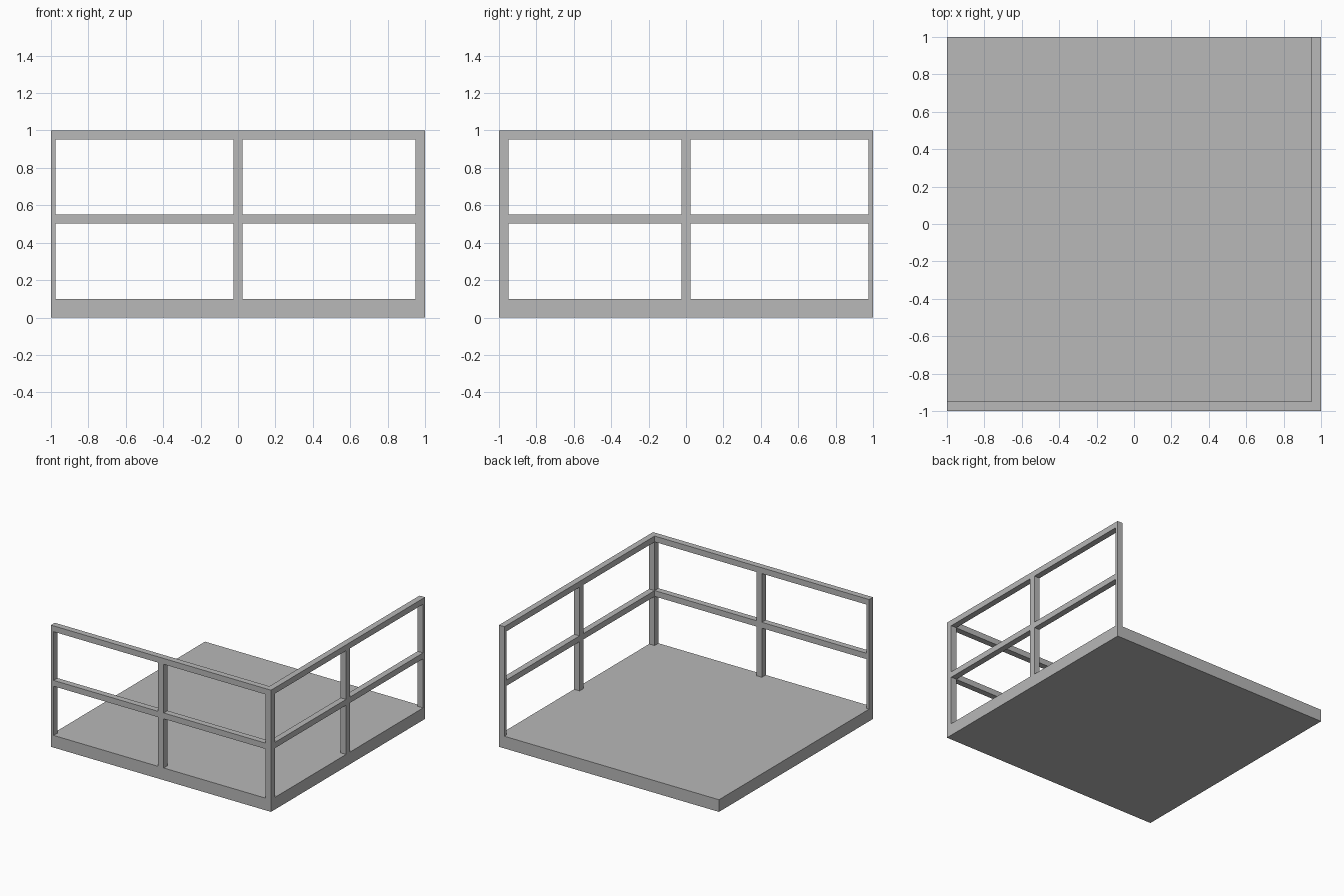
import bpy
import bmesh
from mathutils import Vector

cube = bpy.data.objects.get("Cube")
if cube:
    bpy.data.objects.remove(cube, do_unlink=True)

GREY = (0.48, 0.48, 0.48, 1)
grey = bpy.data.materials.new("plain grey")
grey.use_nodes = True
grey.diffuse_color = GREY
grey.node_tree.nodes["Principled BSDF"].inputs["Base Color"].default_value = GREY


def box(name, low, high):
    """Flat-shaded box between two opposite corners."""
    low, high = Vector(low), Vector(high)
    bm = bmesh.new()
    bmesh.ops.create_cube(bm, size=1)
    bmesh.ops.scale(bm, vec=high - low, verts=bm.verts)
    bmesh.ops.translate(bm, vec=(low + high) / 2, verts=bm.verts)
    mesh = bpy.data.meshes.new(name)
    bm.to_mesh(mesh)
    bm.free()
    mesh.materials.append(grey)
    obj = bpy.data.objects.new(name, mesh)
    bpy.context.collection.objects.link(obj)


DECK = 0.1        # top of the deck
BAR = 0.05        # thickness of posts and rails
HALF = BAR / 2
INNER = 1 - BAR   # inner face of the railing

# Deck slab and the corner post shared by both railings
box("deck", (-1, -1, 0), (1, 1, DECK))
box("corner_post", (INNER, -1, DECK), (1, -INNER, 1))


def railing_bar(side, part, start, end, bottom, top):
    """Bar of one railing; start and end run from the open end to the corner."""
    if side == "front":
        box(f"front_{part}", (start, -1, bottom), (end, -INNER, top))
    else:
        box(f"left_{part}", (INNER, -end, bottom), (1, -start, top))


# Rail heights: middle and top
rails = {"middle_rail": (0.504, 0.552), "top_rail": (0.952, 1)}
for side in ("front", "left"):
    for part, (bottom, top) in rails.items():
        railing_bar(side, part, -1, INNER, bottom, top)
    # Posts fill the gaps below each rail
    for post, start, end in (("end_post", -1, -1 + HALF), ("centre_post", -HALF, HALF)):
        floor = DECK
        for level, (bottom, top) in zip(("lower", "upper"), rails.values()):
            railing_bar(side, f"{level}_{post}", start, end, floor, bottom)
            floor = top
